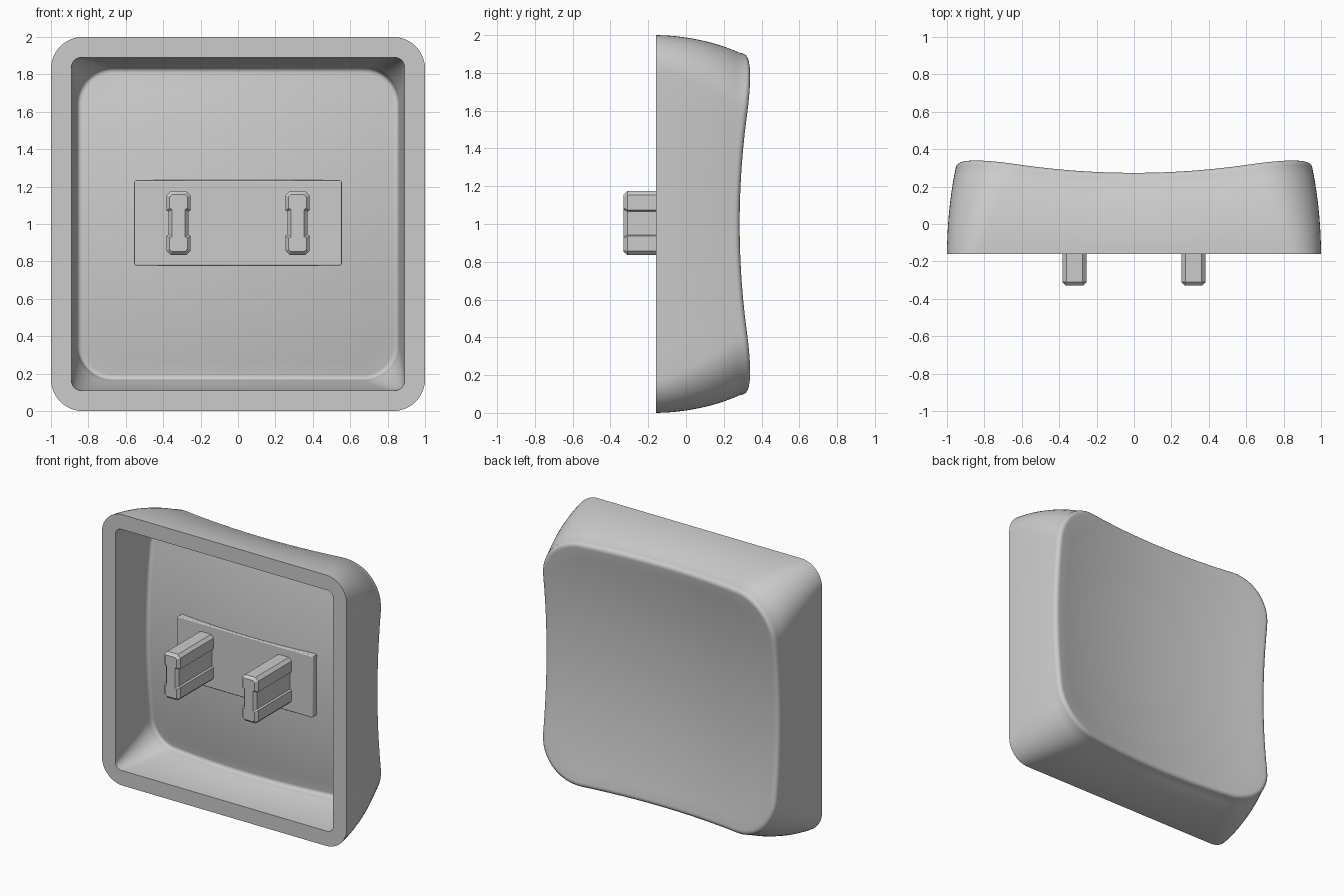
import bpy, bmesh, math

if "Cube" in bpy.data.objects:
    bpy.data.objects.remove(bpy.data.objects["Cube"], do_unlink=True)

grey = bpy.data.materials.new("plain_grey")
grey.use_nodes = True
colour = (0.6, 0.6, 0.6, 1)
grey.diffuse_color = colour
grey.node_tree.nodes["Principled BSDF"].inputs["Base Color"].default_value = colour

BASE = -0.16      # plane of the open rim
MID = 1.0         # height of the centre


def dish(x, z, centre):
    """Shallow bowl shared by the touch face and the ceiling."""
    return centre + 0.117 * (x * x + z * z)


def outline(hx, hz, r, arc=12, side=12):
    """Rounded rectangle with subdivided sides, centred on the origin."""
    corners = []
    for k, (sx, sz) in enumerate([(1, 1), (-1, 1), (-1, -1), (1, -1)]):
        pts = []
        for i in range(arc + 1):
            a = math.pi / 2 * (k + i / arc)
            pts.append((sx * (hx - r) + r * math.cos(a), sz * (hz - r) + r * math.sin(a)))
        corners.append(pts)
    loop = []
    for k, pts in enumerate(corners):
        loop += pts
        (ax, az), (bx, bz) = pts[-1], corners[(k + 1) % 4][0]
        loop += [(ax + (bx - ax) * i / side, az + (bz - az) * i / side) for i in range(1, side)]
    return loop


def shell_rings(base, top, centre, fillet, steps=10):
    """Rings from the rim up the wall, round the fillet and in over the bowl."""
    rings = []
    for i in range(steps + 1):
        t = i / steps
        e = t ** 1.8
        hx, hz = (base[k] + (top[k] - base[k]) * e for k in (0, 1))
        r = base[2] + (top[2] - base[2]) * t
        rings.append([(x, BASE + (dish(x, z, centre) - fillet - BASE) * t, z)
                      for x, z in outline(hx, hz, r)])
    for i in range(1, 7):
        a = math.pi / 2 * i / 6
        d = fillet * (1 - math.cos(a))
        drop = fillet * (1 - math.sin(a))
        rings.append([(x, dish(x, z, centre) - drop, z)
                      for x, z in outline(top[0] - d, top[1] - d, top[2] - d)])
    edge = rings[-1]
    for i in range(1, 12):
        f = 1 - i / 12
        rings.append([(x * f, dish(x * f, z * f, centre), z * f) for x, _, z in edge])
    return rings


def finish(name, bm):
    bmesh.ops.recalc_face_normals(bm, faces=bm.faces[:])
    mesh = bpy.data.meshes.new(name)
    bm.to_mesh(mesh)
    bm.free()
    mesh.materials.append(grey)
    obj = bpy.data.objects.new(name, mesh)
    bpy.context.collection.objects.link(obj)
    return obj


def smooth(obj, degrees):
    bpy.ops.object.select_all(action="DESELECT")
    obj.select_set(True)
    bpy.context.view_layer.objects.active = obj
    bpy.ops.object.shade_smooth_by_angle(angle=math.radians(degrees))


# Hollow cap: outside shell, flat rim and inside shell as one loft
outer = shell_rings((1.0, 1.0, 0.17), (0.955, 0.905, 0.32), 0.185, 0.04)
inner = shell_rings((0.89, 0.89, 0.05), (0.86, 0.835, 0.19), 0.085, 0.03)
bm = bmesh.new()
rings = [[bm.verts.new((x, y, z + MID)) for x, y, z in ring] for ring in outer[::-1] + inner]
count = len(rings[0])
for a, b in zip(rings, rings[1:]):
    for i in range(count):
        j = (i + 1) % count
        bm.faces.new((a[i], a[j], b[j], b[i]))
for ring, centre in ((rings[0], 0.185), (rings[-1], 0.085)):
    hub = bm.verts.new((0, centre, MID))
    for i in range(count):
        bm.faces.new((ring[i], ring[(i + 1) % count], hub))
smooth(finish("cap_shell", bm), 40)


def prism(name, profile, front, back, cx, cz):
    """Extrude an x-z profile from front to back."""
    bm = bmesh.new()
    a, b = ([bm.verts.new((x + cx, y, z + cz)) for x, z in profile] for y in (front, back))
    n = len(profile)
    bm.faces.new(a)
    bm.faces.new(b)
    for i in range(n):
        bm.faces.new((a[i], a[(i + 1) % n], b[(i + 1) % n], b[i]))
    return finish(name, bm)


# Mounting plate on the ceiling
plate = prism("mounting_plate", outline(0.555, 0.228, 0.012, 3, 1), 0.078, 0.16, 0, 1.006)
bevel = plate.modifiers.new("soft_edges", "BEVEL")
bevel.width = 0.01
bevel.segments = 3
bevel.limit_method = "ANGLE"
smooth(plate, 40)

# Two pins with chamfered ends and a shallow groove down each side
quarter = [(0.053, 0.055), (0.053, 0.062), (0.065, 0.068), (0.065, 0.148), (0.043, 0.17)]
right_side = [(x, -z) for x, z in quarter[::-1]] + quarter
profile = right_side + [(-x, -z) for x, z in right_side]
for name, side in (("left_pin", 1), ("right_pin", -1)):
    pin = prism(name, profile, -0.33, 0.1, 0.318 * side, 1.005)
    bm = bmesh.new()
    bm.from_mesh(pin.data)
    # taper the tip with a chamfer band
    tip = min(bm.faces, key=lambda f: f.calc_center_median().y)
    bmesh.ops.inset_region(bm, faces=[tip], thickness=0.018, use_even_offset=True)
    for v in bm.verts:
        if v.co.y < -0.32 and v not in tip.verts:
            v.co.y += 0.02
    bm.to_mesh(pin.data)
    bm.free()
